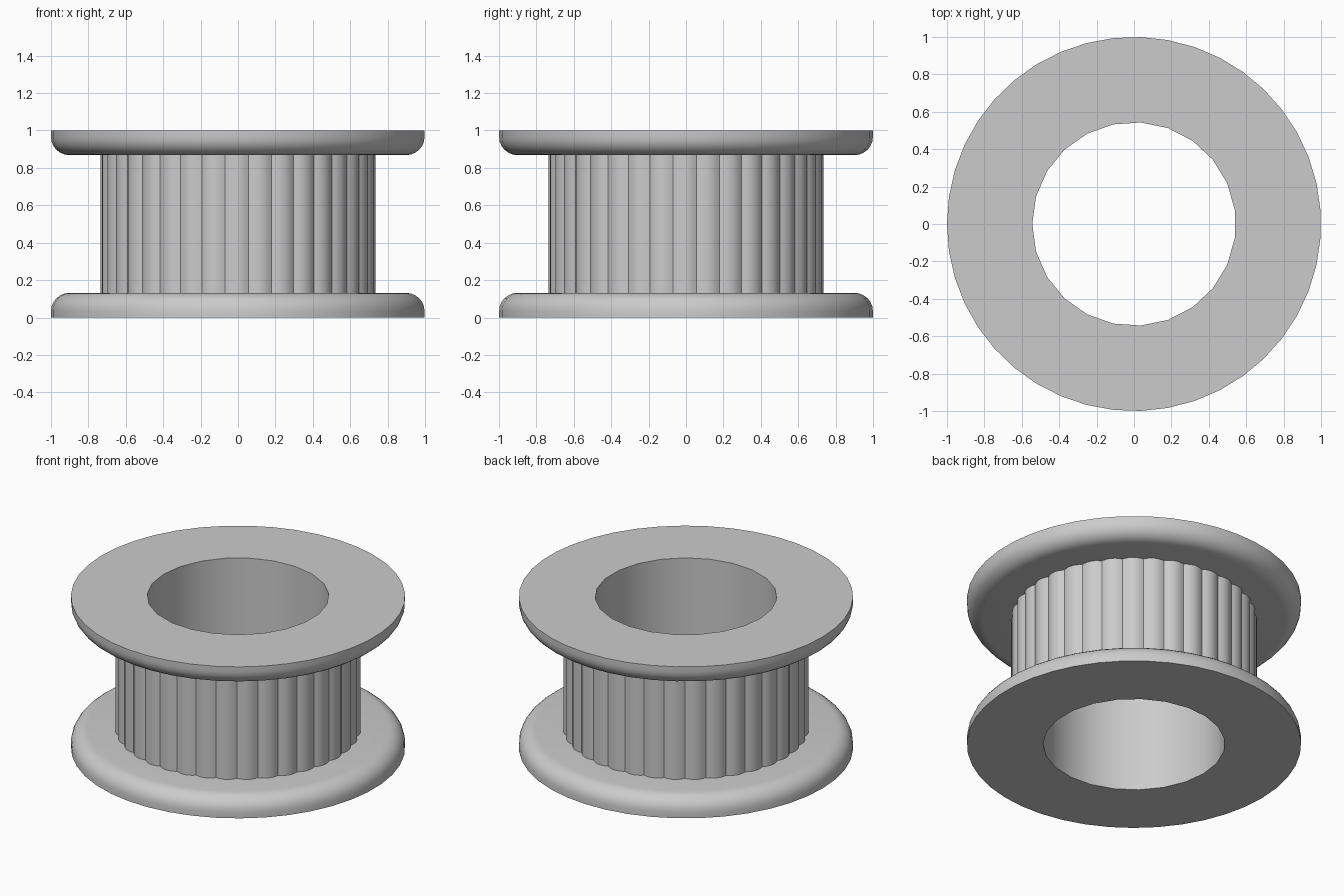
import bpy, bmesh
from math import pi, sin, cos, radians

cube = bpy.data.objects.get("Cube")
if cube:
    bpy.data.objects.remove(cube, do_unlink=True)

grey = bpy.data.materials.new("light_grey")
grey.use_nodes = True
colour = (0.6, 0.6, 0.6, 1)
grey.diffuse_color = colour
grey.node_tree.nodes["Principled BSDF"].inputs["Base Color"].default_value = colour


def circle(radius, z, sides):
    """Ring of points with a corner on the -x side."""
    return [(radius * cos(pi + 2 * pi * i / sides),
             radius * sin(pi + 2 * pi * i / sides), z) for i in range(sides)]


def stack(name, rings):
    """Closed solid skinned over a bottom-to-top stack of rings."""
    bm = bmesh.new()
    loops = [[bm.verts.new(p) for p in ring] for ring in rings]
    n = len(loops[0])
    for low, high in zip(loops, loops[1:]):
        for i in range(n):
            j = (i + 1) % n
            bm.faces.new((low[i], low[j], high[j], high[i]))
    bm.faces.new(loops[0][::-1])
    bm.faces.new(loops[-1])
    bmesh.ops.recalc_face_normals(bm, faces=bm.faces)
    mesh = bpy.data.meshes.new(name)
    bm.to_mesh(mesh)
    bm.free()
    mesh.materials.append(grey)
    ob = bpy.data.objects.new(name, mesh)
    bpy.context.collection.objects.link(ob)
    return ob


# Flanges: flat outer face, rounded inner rim
SIDES = 43
profile = [(1, 0)]
for k in range(7):
    a = pi / 2 * k / 6
    profile.append((0.9 + 0.1 * cos(a), 0.035 + 0.097 * sin(a)))
bottom = stack("bottom_flange", [circle(r, z, SIDES) for r, z in profile])
top = stack("top_flange", [circle(r, 1 - z, SIDES) for r, z in reversed(profile)])

# Fluted drum: convex lobes meeting in sharp valleys
LOBES, STEPS = 36, 6
outline = []
for i in range(LOBES * STEPS):
    t = (i % STEPS) / STEPS * 2 - 1
    r = 0.717 + 0.018 * (1 - t * t)
    a = 2 * pi * i / (LOBES * STEPS) - radians(5.5)
    outline.append((r * cos(a), r * sin(a)))
drum = stack("fluted_drum", [[(x, y, z) for x, y in outline] for z in (0.132, 0.868)])

# Bore through all parts
cutter = stack("bore_cutter", [circle(0.544, z, 23) for z in (-0.2, 1.2)])
cutter.hide_render = True
for ob in (bottom, top, drum):
    bpy.ops.object.select_all(action='DESELECT')
    bpy.context.view_layer.objects.active = ob
    ob.select_set(True)
    mod = ob.modifiers.new("bore", 'BOOLEAN')
    mod.operation = 'DIFFERENCE'
    mod.solver = 'EXACT'
    mod.object = cutter
    bpy.ops.object.modifier_apply(modifier=mod.name)
    bpy.ops.object.shade_smooth_by_angle(angle=radians(32))
bpy.data.objects.remove(cutter, do_unlink=True)
